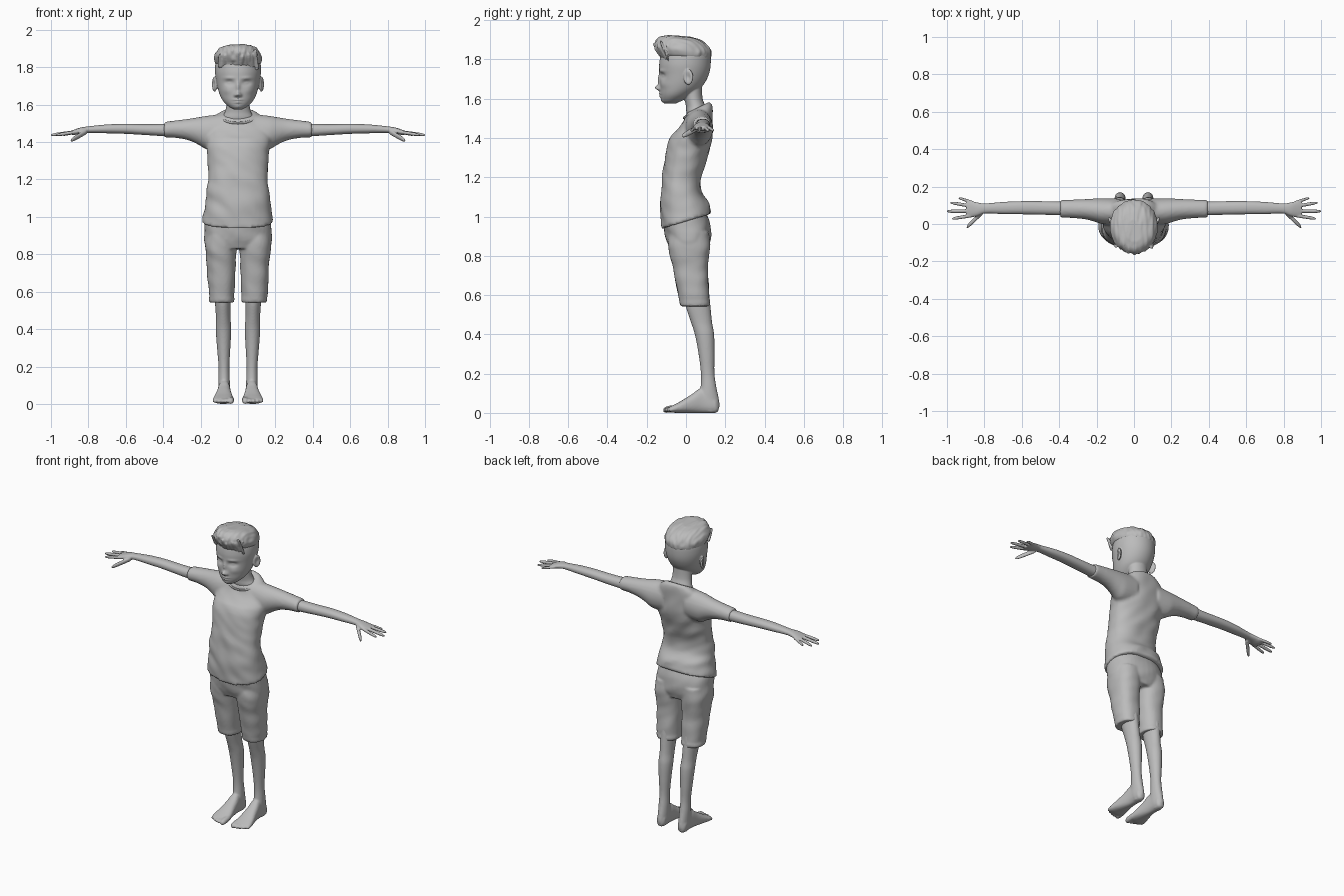
import bpy, bmesh, math, random
from mathutils import Vector, Matrix, noise

random.seed(4)
if "Cube" in bpy.data.objects:
    bpy.data.objects.remove(bpy.data.objects["Cube"])

clay = bpy.data.materials.new("plain_grey")
clay.use_nodes = True
grey = (0.5, 0.5, 0.5, 1)
clay.diffuse_color = grey
clay.node_tree.nodes["Principled BSDF"].inputs["Base Color"].default_value = grey


def blend(stations, steps):
    """Smooth in-between stations, linear along the axis."""
    result = []
    last = len(stations) - 1

    def slope(i, k):
        before, after = stations[max(i - 1, 0)], stations[min(i + 1, last)]
        return (after[k] - before[k]) / (after[0] - before[0])

    for i in range(last):
        start, end = stations[i], stations[i + 1]
        length = end[0] - start[0]
        for step in range(steps):
            t = step / steps
            ease = t * t * (3 - 2 * t)
            rise, fall = t * (1 - t) ** 2 * length, t * t * (t - 1) * length
            row = [start[0] + length * t]
            for k in range(1, len(start)):
                row.append(start[k] + (end[k] - start[k]) * ease
                           + slope(i, k) * rise + slope(i + 1, k) * fall)
            result.append(row)
    return result + [stations[-1]]


def loft(bm, axis, stations, side=1, power=2.0, sides=40, steps=6):
    """Closed tube; a station is position, then min and max on the two other axes."""
    rings, made = [], []
    for t, a_min, a_max, b_min, b_max in blend(stations, steps):
        ring = []
        for i in range(sides):
            angle = math.tau * i / sides
            c, s = math.cos(angle), math.sin(angle)
            c = math.copysign(abs(c) ** (2 / power), c)
            s = math.copysign(abs(s) ** (2 / power), s)
            a = (a_min + a_max + (a_max - a_min) * c) / 2
            b = (b_min + b_max + (b_max - b_min) * s) / 2
            x, y, z = {"x": (t, a, b), "y": (a, t, b), "z": (a, b, t)}[axis]
            ring.append(bm.verts.new((x * side, y, z)))
        rings.append(ring)
        made += ring
    for low, high in zip(rings, rings[1:]):
        for i in range(sides):
            j = (i + 1) % sides
            bm.faces.new((low[i], low[j], high[j], high[i]))
    bm.faces.new(rings[0])
    bm.faces.new(rings[-1])
    return made


def centred(rows):
    """Stations for a body symmetric in x: height, half width, front, back."""
    return [(z, -w, w, front, back) for z, w, front, back in rows]


def digit(bm, axis, start, end, radius, side):
    """Rounded finger, toe or lock from start to end."""
    order = {"x": (0, 1, 2), "y": (1, 0, 2)}[axis]
    rows = []
    for t, size in ((0, 1), (.5, 1), (.85, .85), (.97, .5), (1, .2)):
        p = Vector(start).lerp(Vector(end), t)
        r = radius * size
        along, a, b = (p[k] for k in order)
        rows.append((along, a - r, a + r, b - r, b + r))
    loft(bm, axis, rows, side, sides=16, steps=4)


def finish(bm, name, voxel, smoothing=2):
    """Fuse overlapping pieces into one smooth skin."""
    bmesh.ops.recalc_face_normals(bm, faces=bm.faces)
    mesh = bpy.data.meshes.new(name)
    bm.to_mesh(mesh)
    bm.free()
    mesh.materials.append(clay)
    obj = bpy.data.objects.new(name, mesh)
    bpy.context.collection.objects.link(obj)
    fuse = obj.modifiers.new("fuse", "REMESH")
    fuse.mode = "VOXEL"
    fuse.voxel_size = voxel
    fuse.use_smooth_shade = True
    soften = obj.modifiers.new("soften", "SMOOTH")
    soften.iterations = smoothing
    soften.factor = .5


def crease(verts, amount, middle):
    """Soft cloth folds pushed away from the body axis."""
    for v in verts:
        out = Vector((v.co.x - middle.x, v.co.y - middle.y, 0)).normalized()
        fold = noise.noise(Vector((v.co.x * 9, v.co.y * 9, v.co.z * 16 + v.co.x * 8)))
        v.co += out * fold * amount


# Head, with the face modelled as soft bumps and hollows
head = bmesh.new()
skull = loft(head, "z", centred([
    (1.575, .025, -.11, -.05), (1.59, .05, -.122, -.02), (1.62, .08, -.13, .03),
    (1.66, .1, -.133, .08), (1.72, .115, -.134, .115), (1.78, .123, -.136, .126),
    (1.84, .116, -.122, .12), (1.88, .09, -.09, .09), (1.9, .04, -.04, .04)]),
    sides=120, steps=14)
features = [  # x, z, width, height, push forward
    (0, 1.695, .011, .03, .011), (0, 1.656, .014, .013, .024),
    (.013, 1.65, .008, .007, .009), (.046, 1.717, .022, .013, -.015),
    (.046, 1.716, .014, .007, .008), (.048, 1.742, .028, .008, .005),
    (0, 1.626, .022, .005, .008), (0, 1.612, .018, .005, .008),
    (0, 1.619, .026, .003, -.004), (0, 1.59, .02, .011, .005),
    (.06, 1.675, .025, .02, .005)]
for v in skull:
    if v.co.y < -.03:
        x, z = abs(v.co.x), v.co.z
        v.co.y -= sum(push * math.exp(-((x - fx) / w) ** 2 - ((z - fz) / h) ** 2)
                      for fx, fz, w, h, push in features)
loft(head, "z", centred([
    (1.46, .1, .02, .11), (1.53, .086, .002, .112), (1.56, .07, 0, .1),
    (1.6, .062, -.008, .085), (1.68, .062, -.02, .08)]))
# Ears with a hollow bowl
for side in (1, -1):
    ear = bmesh.ops.create_uvsphere(head, u_segments=32, v_segments=24, radius=1)["verts"]
    for v in ear:
        reach = math.hypot(v.co.y, v.co.z)
        if v.co.x > 0 and reach < .75:
            v.co.x -= 1.1 * (1 - reach / .75)
        v.co = Vector((v.co.x * .011, v.co.y * .026, v.co.z * .04))
        v.co = Matrix.Rotation(-.4, 3, "Z") @ v.co
        v.co = Vector((side * (v.co.x + .125), v.co.y + .012, v.co.z + 1.71))
finish(head, "head", .0042, 1)

# Swept-up hair above short sides
hair = bmesh.new()
crown = loft(hair, "z", centred([
    (1.81, .116, -.128, .12), (1.825, .125, -.145, .128), (1.855, .127, -.157, .128),
    (1.885, .112, -.152, .108), (1.907, .085, -.13, .07), (1.917, .04, -.1, .02)]),
    sides=90, steps=8)
for v in crown:
    strand = noise.noise(Vector((v.co.x * 70, v.co.y * 14, v.co.z * 25)))
    v.co += Vector((v.co.x, v.co.y, 0)) * strand * .05
    v.co.z -= v.co.y * .08 - strand * .004
for i in range(17):
    x = -.1 + i * .0125
    root = (x, -.125 + abs(x) * .35, 1.805 + random.uniform(-.008, .02))
    tip = (x * .9 + random.uniform(-.01, .02), -.168 + abs(x) * .4, 1.88 + random.uniform(-.02, .015))
    digit(hair, "y", root, tip, random.uniform(.009, .014), 1)
    back = (x * .7, random.uniform(-.03, .05), 1.905 - abs(x) * .2)
    digit(hair, "y", (tip[0], -.135 + abs(x) * .4, 1.89 - abs(x) * .25), back, .011, 1)
finish(hair, "hair", .005, 1)

# T-shirt: torso and sleeves
shirt = bmesh.new()
torso = loft(shirt, "z", centred([
    (.975, .19, -.124, .13), (1.05, .178, -.132, .115), (1.13, .167, -.127, .075),
    (1.2, .161, -.12, .078), (1.3, .161, -.108, .108), (1.38, .17, -.09, .128),
    (1.45, .165, -.055, .135), (1.5, .148, -.022, .135), (1.535, .115, -.005, .125),
    (1.55, .09, .0, .115)]), power=2.3, sides=64, steps=8)
crease(torso, .009, Vector((0, .01, 0)))
for v in torso:
    hem = max(0, (1.2 - v.co.z) / .22)
    neckline = min(1, max(0, (v.co.z - 1.42) / .1))
    v.co.z += v.co.y * .3 * hem + (v.co.y - .05) * .5 * neckline
for side in (1, -1):
    loft(shirt, "x", [
        (.08, -.005, .135, 1.36, 1.55), (.17, .0, .138, 1.362, 1.54),
        (.21, .012, .136, 1.385, 1.533), (.26, .025, .133, 1.408, 1.525),
        (.33, .032, .13, 1.422, 1.516), (.395, .034, .128, 1.425, 1.508)], side)
finish(shirt, "shirt", .01)

# Collar band
bpy.ops.curve.primitive_bezier_circle_add(radius=1, location=(0, .055, 1.538))
collar = bpy.context.object
collar.name = "collar"
collar.scale = (.097, .075, .1)
collar.rotation_euler.x = math.atan(.55)
collar.data.bevel_depth = .07
collar.data.resolution_u = 16
collar.data.materials.append(clay)

# Shorts: hips, trouser legs and cuffs
shorts = bmesh.new()
cloth = loft(shorts, "z", centred([
    (.83, .168, -.08, .11), (.88, .18, -.1, .125),
    (.96, .18, -.115, .122), (1.03, .165, -.11, .1)]), power=2.3)
for side in (1, -1):
    cloth += loft(shorts, "z", [
        (.543, .02, .155, -.028, .12), (.56, .018, .158, -.032, .122),
        (.575, .02, .156, -.034, .118), (.65, .016, .161, -.05, .116),
        (.75, .011, .169, -.07, .112), (.84, .006, .177, -.09, .122),
        (.92, .004, .17, -.09, .12)], side, 2.3)
crease(cloth, .007, Vector((0, .02, 0)))
finish(shorts, "shorts", .008)

# Legs, feet and toes
legs = bmesh.new()
for side in (1, -1):
    loft(legs, "z", [
        (.64, .038, .13, -.015, .115), (.54, .04, .123, 0, .125), (.46, .04, .118, .026, .133),
        (.4, .036, .119, .045, .143), (.3, .041, .112, .064, .145), (.2, .046, .104, .076, .145),
        (.13, .044, .105, .074, .155), (.07, .043, .105, .06, .167), (.03, .045, .104, .08, .17),
        (.003, .055, .095, .1, .155)], side)
    loft(legs, "y", [
        (.166, .06, .09, .01, .05), (.15, .047, .102, 0, .08), (.08, .042, .106, 0, .125),
        (.03, .036, .115, 0, .095), (-.03, .026, .13, 0, .058),
        (-.065, .023, .135, .001, .04), (-.085, .03, .128, .006, .03)], side, 2.4)
    for i in range(5):
        radius = .018 if i == 0 else .0135 - i * .0006
        x = .039 if i == 0 else .042 + i * .0205
        digit(legs, "y", (x, -.05, .024), (x, -.116 + i * i * .0018, .014), radius, side)
finish(legs, "legs_and_feet", .006, 1)

# Arms, hands and fingers
arms = bmesh.new()
fingers = [  # root y, tip x, tip y, radius
    (.046, .975, .028, .0095), (.07, 1.003, .068, .01),
    (.094, .985, .115, .0095), (.115, .94, .14, .0085)]
for side in (1, -1):
    loft(arms, "x", [
        (.3, .045, .12, 1.43, 1.5), (.4, .047, .12, 1.432, 1.497), (.5, .05, .122, 1.438, 1.496),
        (.6, .052, .122, 1.444, 1.498), (.7, .053, .118, 1.447, 1.494),
        (.8, .056, .11, 1.449, 1.484), (.84, .042, .116, 1.445, 1.478),
        (.875, .036, .124, 1.438, 1.467), (.895, .042, .12, 1.44, 1.46)], side, 2.2)
    for root, x, y, radius in fingers:
        digit(arms, "x", (.86, root, 1.455), (x, y, 1.437), radius, side)
    digit(arms, "x", (.81, .064, 1.456), (.895, -.018, 1.408), .0145, side)
finish(arms, "arms_and_hands", .005, 1)
